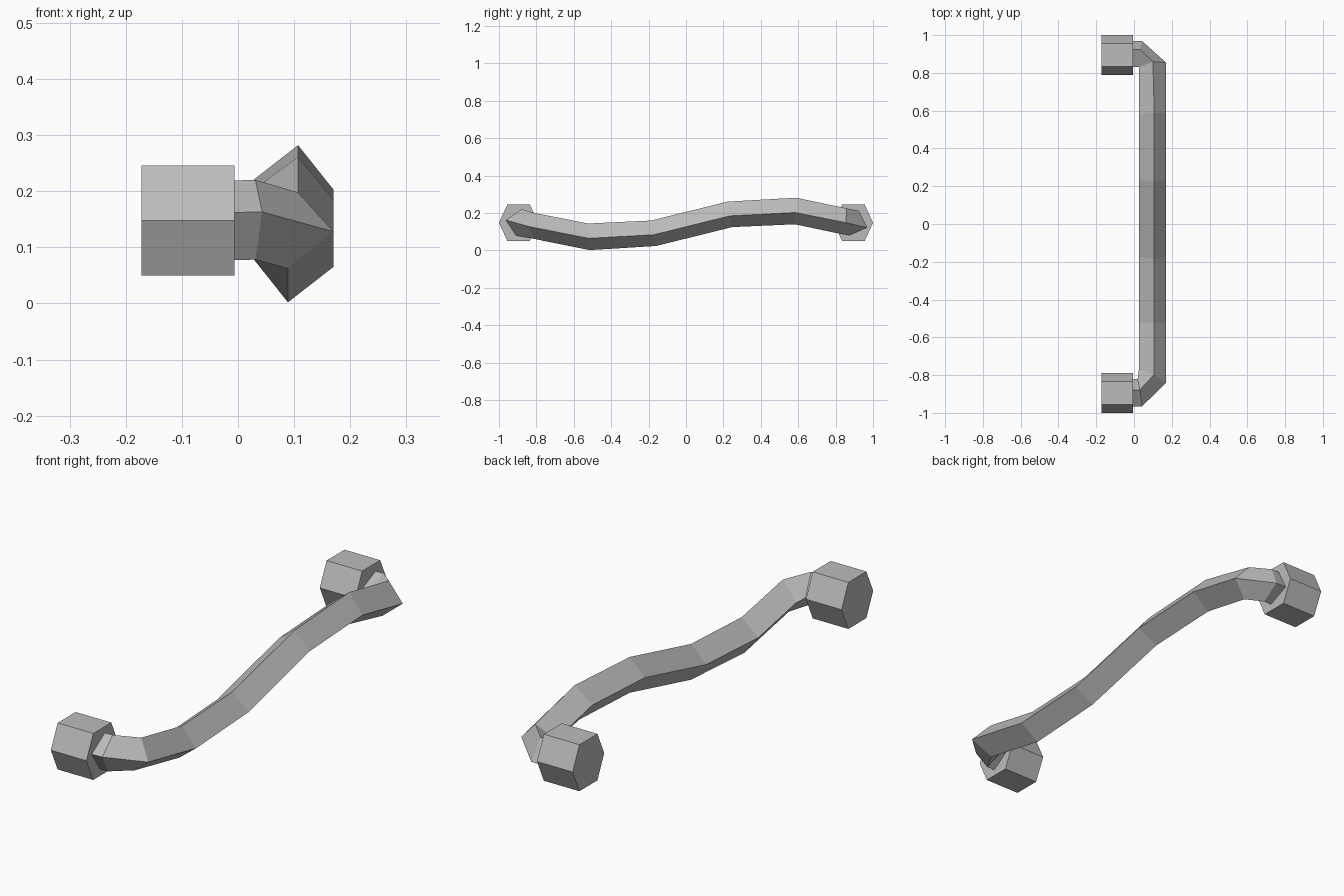
import bpy, bmesh, math
from mathutils import Vector

cube = bpy.data.objects.get("Cube")
if cube:
    bpy.data.objects.remove(cube)

grey = bpy.data.materials.new("plain grey")
grey.use_nodes = True
colour = (0.5, 0.5, 0.5, 1)
grey.diffuse_color = colour
grey.node_tree.nodes["Principled BSDF"].inputs["Base Color"].default_value = colour


def loft(name, rings):
    """Skin a list of equal-sided rings and close both ends."""
    bm = bmesh.new()
    loops = [[bm.verts.new(p) for p in ring] for ring in rings]
    n = len(loops[0])
    for a, b in zip(loops, loops[1:]):
        for i in range(n):
            j = (i + 1) % n
            bm.faces.new((a[i], a[j], b[j], b[i]))
    bm.faces.new(loops[0])
    bm.faces.new(loops[-1])
    bmesh.ops.recalc_face_normals(bm, faces=bm.faces)
    mesh = bpy.data.meshes.new(name)
    bm.to_mesh(mesh)
    bm.free()
    mesh.materials.append(grey)
    obj = bpy.data.objects.new(name, mesh)
    bpy.context.collection.objects.link(obj)


def square(centre, up, side):
    """Four-sided section from its centre and two half diagonals."""
    c, u, s = Vector(centre), Vector(up), Vector(side)
    return [c + u, c + s, c - u, c - s]


# Hexagonal mounts at both ends
def hexagon(x, y):
    half = [(0.105, 0), (0.06, 0.098), (-0.06, 0.098)]
    outline = half + [(-a, -b) for a, b in half]
    return [(x, y + a, 0.148 + b) for a, b in outline]


for name, y in (("front_mount", -0.895), ("back_mount", 0.895)):
    loft(name, [hexagon(-0.172, y), hexagon(-0.006, y)])

# Wavy grip with mitred corners that turn into the mounts
front_up, front_out = (0, 0.015, 0.071), (0, -0.072, 0.014)
back_up, back_out = (0, 0.025, 0.066), (0, 0.069, -0.024)
side = (0.072, 0, -0.008)
x = 0.098
grip = [
    square((-0.012, -0.893, 0.148), front_up, front_out),
    square((0.031, -0.893, 0.149), front_up, (0.012, -0.072, 0.014)),
    square((x, -0.805, 0.13), (0.009, 0.008, 0.068), (0.072, -0.035, -0.002)),
    square((x, -0.52, 0.073), (0.009, -0.004, 0.071), side),
    square((x, -0.173, 0.092), (0.009, -0.013, 0.068), side),
    square((x, 0.235, 0.193), (0.009, -0.013, 0.068), side),
    square((x, 0.585, 0.211), (0.009, 0.003, 0.071), side),
    square((x, 0.842, 0.157), (0.002, 0.018, 0.068), (0.072, 0.012, -0.008)),
    square((0.031, 0.9, 0.146), back_up, (0.012, 0.069, -0.024)),
    square((-0.012, 0.9, 0.146), back_up, back_out),
]
loft("wavy_grip", grip)
